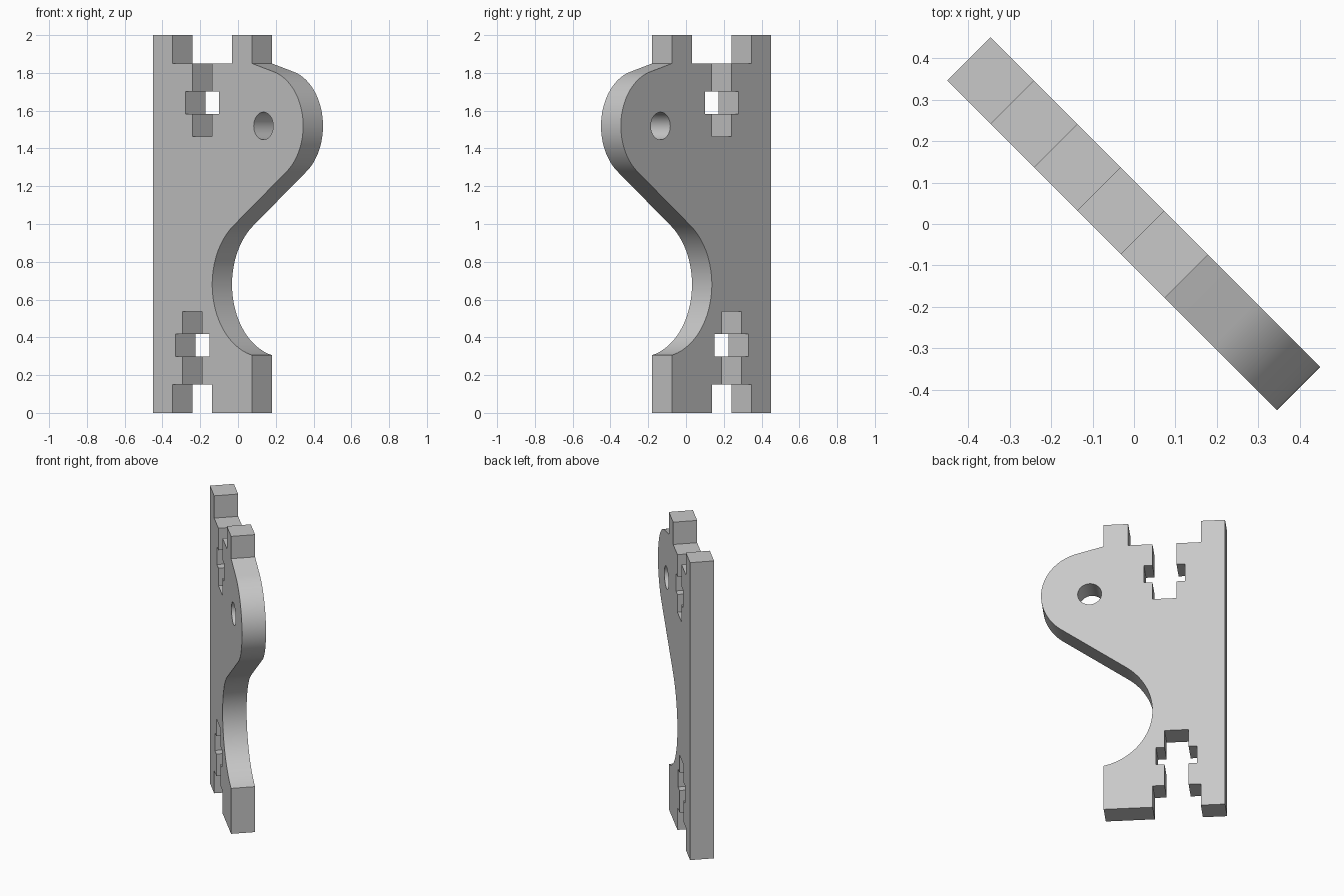
import bpy, bmesh
from math import cos, sin, acos, atan2, hypot, pi

cube = bpy.data.objects.get("Cube")
if cube:
    bpy.data.objects.remove(cube, do_unlink=True)

THICK = 0.1485
LEFT, TAB, EDGE = -0.5635, -0.415, 0.179      # plate left side, tab inner side, right side
PIVOT, BOSS_Z, BOSS_R = 0.265, 1.519, 0.297   # rounded boss around the hole
SCOOP_Z, SCOOP_R = 0.68, 0.384                # concave bite below it

grey = bpy.data.materials.new("light grey")
grey.use_nodes = True
grey.diffuse_color = (0.58, 0.58, 0.58, 1)
grey.node_tree.nodes["Principled BSDF"].inputs["Base Color"].default_value = grey.diffuse_color


def arc(z, radius, start, end, steps=40):
    angles = [start + (end - start) * i / steps for i in range(steps + 1)]
    return [(PIVOT + radius * cos(a), z + radius * sin(a)) for a in angles]


def notch(centre, right):
    """Stepped edge from left tab to right tab, as (x, depth), with a cross-shaped nut slot."""
    a, b = 0.0735, 0.126
    half = [(a, 0.15), (a, 0.298), (b, 0.298), (b, 0.418), (a, 0.418), (a, 0.536)]
    slot = [(centre - x, d) for x, d in half]
    slot += [(centre + x, d) for x, d in reversed(half)]
    return [(TAB, 0), (TAB, 0.15)] + slot + [(right, 0.15), (right, 0)]


# Tangent angles joining the right side, boss and scoop
dx, dz = EDGE - PIVOT, 1.85 - BOSS_Z
boss_start = atan2(dz, dx) - acos(BOSS_R / hypot(dx, dz))
cross = acos((BOSS_R + SCOOP_R) / (BOSS_Z - SCOOP_Z))
scoop_end = pi + acos(-dx / SCOOP_R)

# Outline, clockwise from the top left
outline = [(LEFT, 0), (LEFT, 2)]
outline += [(x, 2 - d) for x, d in notch(-0.193, 0.029)]
outline += [(EDGE, 2), (EDGE, 1.85)]
outline += arc(BOSS_Z, BOSS_R, boss_start, cross - pi / 2)
outline += arc(SCOOP_Z, SCOOP_R, cross + pi / 2, scoop_end)
outline += [(EDGE, 0)]
outline += reversed(notch(-0.267, -0.121))

hole = arc(BOSS_Z, 0.073, 0, 2 * pi, 48)[:-1]

# Flat filled profile with the hole, extruded to the plate thickness
curve = bpy.data.curves.new("bracket_plate", "CURVE")
curve.dimensions = "2D"
curve.fill_mode = "BOTH"
curve.extrude = THICK / 2
for points in (outline, hole):
    spline = curve.splines.new("POLY")
    spline.points.add(len(points) - 1)
    for p, (x, z) in zip(spline.points, points):
        p.co = (x, z, 0, 1)
    spline.use_cyclic_u = True

plate = bpy.data.objects.new("bracket_plate", curve)
bpy.context.collection.objects.link(plate)
plate.rotation_euler = (pi / 2, 0, -pi / 4)
bpy.ops.object.select_all(action="DESELECT")
plate.select_set(True)
bpy.context.view_layer.objects.active = plate
bpy.ops.object.convert(target="MESH")
plate = bpy.context.object

# Weld and tidy the solid
bm = bmesh.new()
bm.from_mesh(plate.data)
bmesh.ops.remove_doubles(bm, verts=bm.verts, dist=0.0001)
bmesh.ops.recalc_face_normals(bm, faces=bm.faces)
bm.to_mesh(plate.data)
bm.free()
plate.data.materials.clear()
plate.data.materials.append(grey)
bpy.ops.object.shade_smooth_by_angle(angle=pi / 6)
